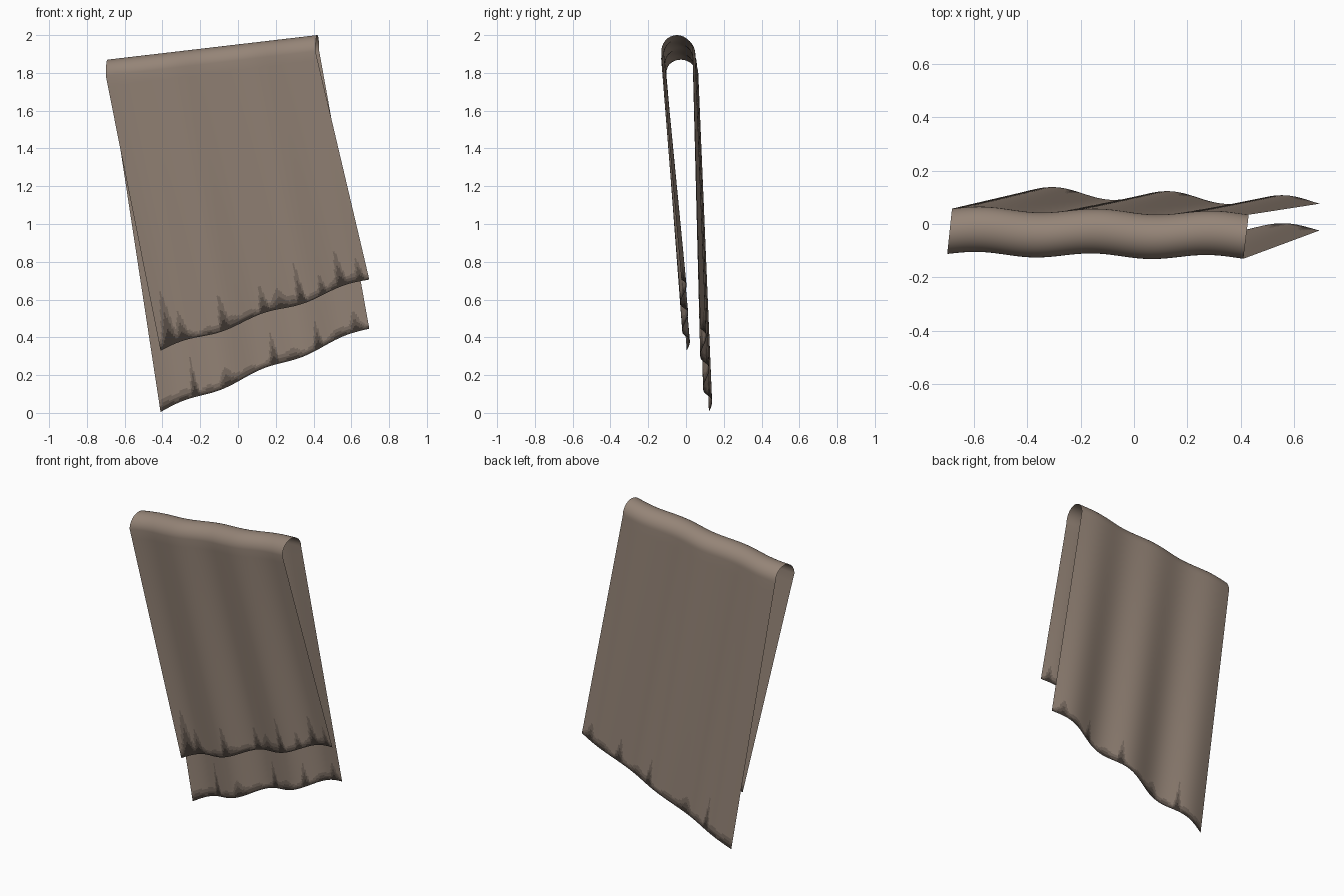
import bpy, bmesh, math
from mathutils import Vector

if "Cube" in bpy.data.objects:
    bpy.data.objects.remove(bpy.data.objects["Cube"])

COLS = 132          # columns across the cloth
ARCH = 20           # steps round the fold


def material(name, rgb):
    m = bpy.data.materials.new(name)
    m.diffuse_color = (*rgb, 1)
    m.use_nodes = True
    m.node_tree.nodes["Principled BSDF"].inputs["Base Color"].default_value = m.diffuse_color
    return m


mats = [material("taupe cloth", (0.300, 0.232, 0.185)),
        material("light grime", (0.200, 0.155, 0.125)),
        material("medium grime", (0.115, 0.089, 0.072)),
        material("dark hem", (0.050, 0.039, 0.032))]

# grime streaks: (position across, height, half width)
FRONT = [(.05, .24, .035), (.11, .10, .03), (.31, .15, .025), (.50, .14, .025),
         (.58, .07, .04), (.68, .21, .022), (.78, .10, .02), (.87, .17, .025), (.96, .10, .02)]
BACK = [(.17, .18, .02), (.32, .05, .03), (.55, .13, .022), (.76, .13, .022), (.94, .08, .03)]


def wave(u):
    return math.cos(2 * math.pi * (u - 0.10) / 0.39)


def mix(a, b, t):
    return Vector(a).lerp(Vector(b), t)


def profile_points(u):
    """One strip of cloth: front hem, over the fold, to the back hem."""
    w = wave(u)
    f_hem = mix((-.41, .005, .33), (.695, -.018, .71), u) + Vector((0, .018 * w, .011 * w))
    b_hem = mix((-.41, .122, .005), (.695, .083, .45), u) + Vector((0, .02 * w, .011 * w))
    f_top = mix((-.70, -.112, 1.785), (.41, -.127, 1.915), u) + Vector((0, .009 * w, 0))
    b_top = mix((-.682, .058, 1.785), (.43, .038, 1.915), u) + Vector((0, .009 * w, 0))
    pts = [f_hem.lerp(f_top, t) for t in ROWS]
    mid, half = (f_top + b_top) / 2, (b_top - f_top) / 2
    for i in range(1, ARCH):
        a = math.pi * i / ARCH
        pts.append(mid - half * math.cos(a) + Vector((0, 0, .085 * math.sin(a))))
    pts += [b_hem.lerp(b_top, t) for t in reversed(ROWS)]
    return pts


def grime(u, d, streaks):
    """Pick the colour from the distance to the hem and nearby streaks."""
    h = .045 + .012 * math.sin(23 * u) + .008 * math.sin(61 * u)
    h += max(a * max(0, 1 - abs(u - c) / w) for c, a, w in streaks)
    r = d / h
    return 3 if r < .28 else 2 if r < .58 else 1 if r < 1 else 0


# rows are dense near the hem so the streaks stay crisp
ROWS = [.2 * i / 36 for i in range(36)] + [.2 + .8 * i / 20 for i in range(21)]
bm = bmesh.new()
grid = [[bm.verts.new(p) for p in profile_points(i / COLS)] for i in range(COLS + 1)]
n = len(grid[0])
for i in range(COLS):
    for j in range(n - 1):
        f = bm.faces.new((grid[i][j], grid[i + 1][j], grid[i + 1][j + 1], grid[i][j + 1]))
        f.smooth = True
        u = (i + .5) / COLS
        if j < 36:
            f.material_index = grime(u, (ROWS[j] + ROWS[j + 1]) / 2 * 1.4, FRONT)
        elif j >= n - 37:
            k = n - 2 - j
            f.material_index = grime(u, (ROWS[k] + ROWS[k + 1]) / 2 * 1.7, BACK)

# hanging cloth folded over a rail
mesh = bpy.data.meshes.new("hanging_cloth")
bm.to_mesh(mesh)
bm.free()
for m in mats:
    mesh.materials.append(m)
cloth = bpy.data.objects.new("hanging_cloth", mesh)
bpy.context.collection.objects.link(cloth)
